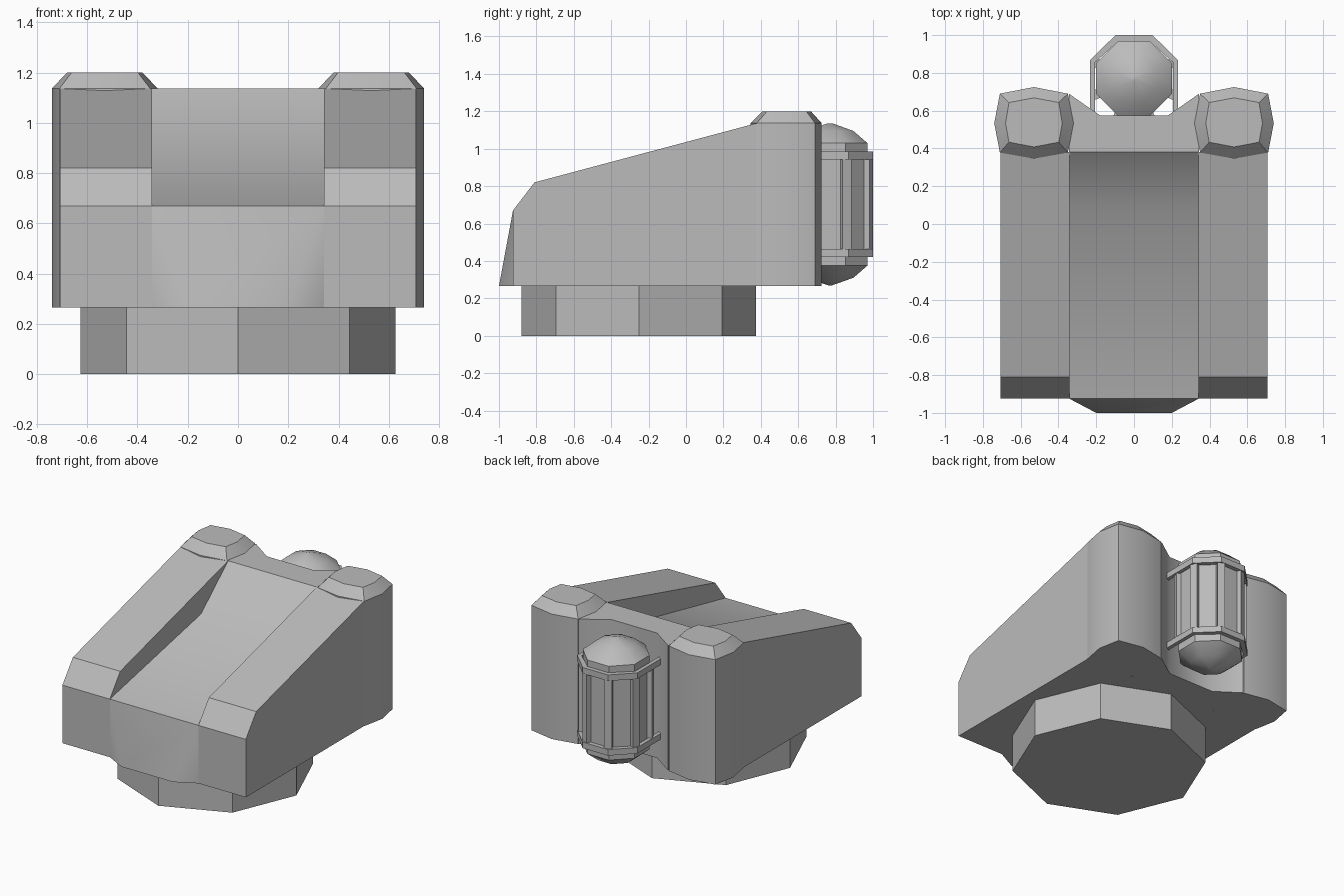
import bpy, bmesh, math
from mathutils import Vector

if "Cube" in bpy.data.objects:
    bpy.data.objects.remove(bpy.data.objects["Cube"], do_unlink=True)

grey = bpy.data.materials.new("plain_grey")
grey.use_nodes = True
grey.diffuse_color = (0.5, 0.5, 0.5, 1)
grey.node_tree.nodes["Principled BSDF"].inputs["Base Color"].default_value = (0.5, 0.5, 0.5, 1)

FLOOR, DECK = 0.265, 1.137


def finish(name, bm, smooth=35):
    bmesh.ops.recalc_face_normals(bm, faces=bm.faces[:])
    mesh = bpy.data.meshes.new(name)
    bm.to_mesh(mesh)
    bm.free()
    mesh.materials.append(grey)
    obj = bpy.data.objects.new(name, mesh)
    bpy.context.collection.objects.link(obj)
    bpy.ops.object.select_all(action='DESELECT')
    obj.select_set(True)
    bpy.context.view_layer.objects.active = obj
    if smooth:
        bpy.ops.object.shade_smooth_by_angle(angle=math.radians(smooth))
    return obj


def loft(name, rings, smooth=35):
    """Closed solid skinned through matching rings of points."""
    bm = bmesh.new()
    loops = [[bm.verts.new(p) for p in ring] for ring in rings]
    n = len(loops[0])
    for a, b in zip(loops, loops[1:]):
        for i in range(n):
            j = (i + 1) % n
            bm.faces.new((a[i], a[j], b[j], b[i]))
    bm.faces.new(loops[0])
    bm.faces.new(loops[-1])
    return finish(name, bm, smooth)


def across(name, profile, x0, x1):
    return loft(name, [[(x, y, z) for y, z in profile] for x in (x0, x1)])


def upright(name, outline, z0, z1, smooth=35):
    return loft(name, [[(x, y, z) for x, y in outline] for z in (z0, z1)], smooth)


def octagon(apothem, z, cy):
    r = apothem / math.cos(math.pi / 8)
    return [(r * math.cos(math.pi * (i + .5) / 4),
             cy + r * math.sin(math.pi * (i + .5) / 4), z) for i in range(8)]


# Eight-sided pedestal
foot = [(0.627 * math.cos(i * math.pi / 4), -0.252 + 0.627 * math.sin(i * math.pi / 4))
        for i in range(8)]
upright("pedestal", foot, 0, FLOOR, 0)

# Recessed ramp between the side walls
across("centre_ramp", [(-0.925, FLOOR), (-0.925, 0.67), (0.08, 0.88),
                       (0.38, DECK), (0.38, FLOOR)], -0.342, 0.342)

# Front nose, flaring forward at the bottom
bm = bmesh.new()
tl, tr, bl, br, fl, fr = [bm.verts.new(p) for p in (
    (0.342, -0.925, 0.67), (-0.342, -0.925, 0.67),
    (0.342, -0.925, FLOOR), (-0.342, -0.925, FLOOR),
    (0.2, -1, FLOOR), (-0.2, -1, FLOOR))]
for f in ((tl, tr, fr, fl), (tl, fl, bl), (tr, br, fr), (bl, fl, fr, br), (tl, bl, br, tr)):
    bm.faces.new(f)
finish("front_nose", bm)

# Rear wall with its concave middle
upright("rear_wall", [(-0.345, 0.38), (0.345, 0.38), (0.345, 0.69), (0.18, 0.575),
                      (-0.18, 0.575), (-0.345, 0.69)], FLOOR, DECK, 50)

# Sloping side walls and rear corner towers
side = [(-0.925, FLOOR), (-0.925, 0.67), (-0.81, 0.82), (0.38, DECK), (0.38, FLOOR)]
tower = [(0.18, -0.155), (0.21, 0), (0.18, 0.157), (0, 0.192),
         (-0.18, 0.157), (-0.21, 0), (-0.18, -0.155), (0, -0.187)]
crown = [(0.132, -0.1), (0.15, 0), (0.132, 0.11), (0, 0.135),
         (-0.132, 0.11), (-0.15, 0), (-0.132, -0.1), (0, -0.125)]
for label, s in (("left", 1), ("right", -1)):
    across(label + "_side_wall", side, s * 0.342, s * 0.708)
    loft(label + "_tower", [[(s * (0.53 + x), 0.533 + y, z) for x, y in ring]
                            for ring, z in ((tower, FLOOR), (tower, DECK), (crown, 1.2))])

# Domed canister on the back
CY = 0.77
levels = ((0.012, 0.27), (0.125, 0.31), (0.2, 0.375), (0.2, 1.03), (0.125, 1.095), (0.012, 1.136))
loft("canister", [octagon(a, z, CY) for a, z in levels])

# Straps holding the canister to the rear wall
strap = [(0.232, 0.57), (0.232, 0.868), (0.098, 1), (-0.098, 1), (-0.232, 0.868), (-0.232, 0.57),
         (-0.206, 0.57), (-0.206, 0.856), (-0.086, 0.965), (0.086, 0.965), (0.206, 0.856), (0.206, 0.57)]
for label, z in (("lower", 0.422), ("upper", 0.943)):
    upright(label + "_strap", strap, z, z + 0.042, 0)

# Upright ribs around the canister
for i in range(8):
    a = math.pi * (i + .5) / 4
    out, along = Vector((math.cos(a), math.sin(a))), Vector((-math.sin(a), math.cos(a)))
    outline = [Vector((0, CY)) + out * r + along * w
               for r, w in ((0.18, -0.025), (0.238, -0.025), (0.238, 0.025), (0.18, 0.025))]
    upright("canister_rib", outline, 0.46, 0.945, 0)
